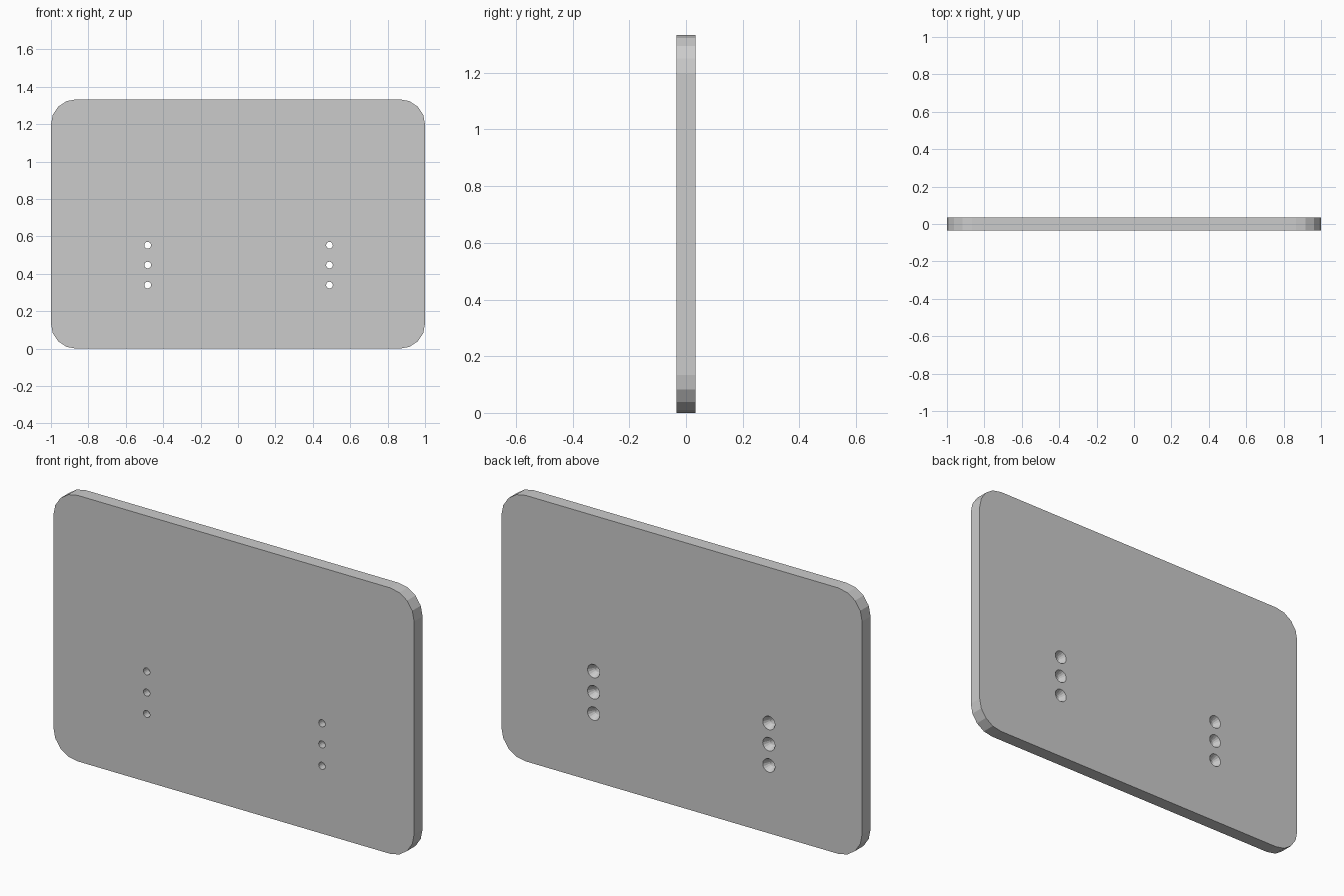
import bpy, bmesh
from math import sin, cos, pi

if "Cube" in bpy.data.objects:
    bpy.data.objects.remove(bpy.data.objects["Cube"])

W, H, T, R = 2.0, 1.333, 0.067, 0.133
SIDES = 16


def new_object(name, bm):
    bmesh.ops.recalc_face_normals(bm, faces=bm.faces[:])
    me = bpy.data.meshes.new(name)
    bm.to_mesh(me)
    bm.free()
    ob = bpy.data.objects.new(name, me)
    bpy.context.collection.objects.link(ob)
    return ob


# Rounded plate: four-segment corners, extruded through its thickness
bm = bmesh.new()
corners = [(1, 1), (-1, 1), (-1, -1), (1, -1)]
outline = []
for q, (sx, sz) in enumerate(corners):
    for k in range(5):
        a = (q + k / 4) * pi / 2
        outline.append(bm.verts.new((sx * (W / 2 - R) + R * cos(a), -T / 2,
                                     H / 2 + sz * (H / 2 - R) + R * sin(a))))
face = bm.faces.new(outline)
ext = bmesh.ops.extrude_face_region(bm, geom=[face])
bmesh.ops.translate(bm, vec=(0, T, 0),
                    verts=[v for v in ext["geom"] if isinstance(v, bmesh.types.BMVert)])
plate = new_object("mounting_plate", bm)

# Countersunk screw holes: narrow at the front, flared at the back
PROFILE = [(-T, 0.018), (0.0, 0.018), (T / 2, 0.034), (T, 0.034)]
bm = bmesh.new()
for x in (-0.483, 0.489):
    for z in (0.34, 0.447, 0.553):
        rings = [[bm.verts.new((x + r * cos(2 * pi * i / SIDES), y,
                                z + r * sin(2 * pi * i / SIDES)))
                  for i in range(SIDES)] for y, r in PROFILE]
        for a, b in zip(rings, rings[1:]):
            for i in range(SIDES):
                j = (i + 1) % SIDES
                bm.faces.new((a[i], a[j], b[j], b[i]))
        bm.faces.new(rings[0])
        bm.faces.new(rings[-1])
cutter = new_object("screw_hole_cutter", bm)
cutter.hide_render = True

# Cut the holes and discard the cutter
mod = plate.modifiers.new("screw_holes", "BOOLEAN")
mod.operation = "DIFFERENCE"
mod.solver = "EXACT"
mod.object = cutter
bpy.context.view_layer.objects.active = plate
bpy.ops.object.modifier_apply(modifier=mod.name)
bpy.data.objects.remove(cutter)
